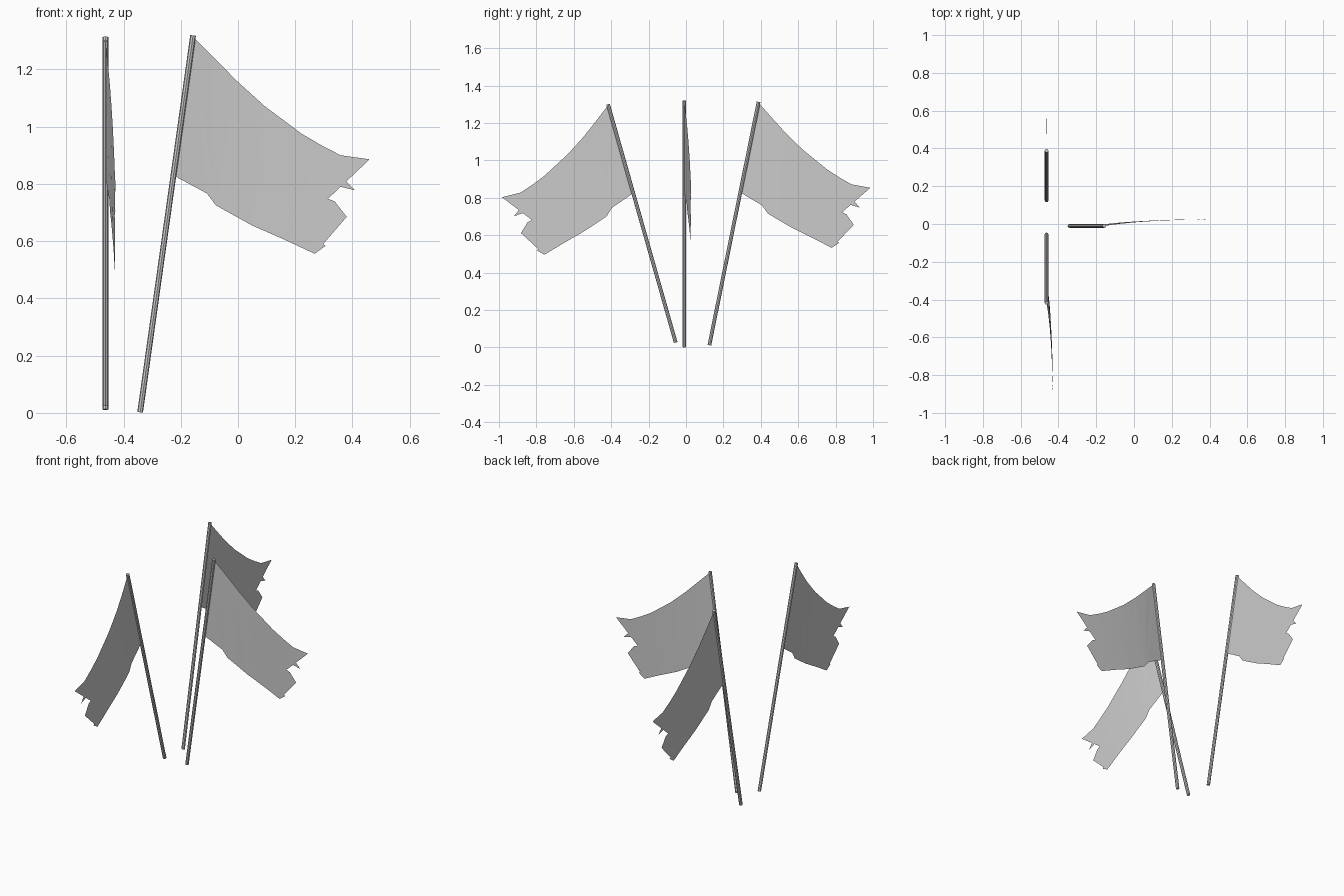
import bpy, bmesh, math
from mathutils import Vector

if "Cube" in bpy.data.objects:
    bpy.data.objects.remove(bpy.data.objects["Cube"])

# Tattered cloth outline as (along, up) offsets from the pole top
OUTLINE = [(0, -.005), (.153, -.159), (.25, -.247), (.38, -.344), (.45, -.385),
           (.516, -.419), (.617, -.433), (.515, -.43), (.435, -.437), (.365, -.43),
           (.415, -.472), (.505, -.479), (.565, -.541), (.467, -.517), (.425, -.514),
           (.404, -.545), (.495, -.58), (.537, -.634), (.45, -.613), (.387, -.602),
           (.421, -.66), (.38, -.655), (.405, -.697), (.463, -.735), (.338, -.697),
           (.372, -.725), (.425, -.763), (.32, -.714), (.206, -.664), (.08, -.594),
           (.048, -.552), (-.067, -.49)]
BASE_TILT = math.radians(8.0)


def make_pole(name, bottom, top, radius=.01):
    axis = top - bottom
    bpy.ops.mesh.primitive_cylinder_add(vertices=8, radius=radius, depth=axis.length,
                                        location=(bottom + top) / 2)
    ob = bpy.context.object
    ob.name = name
    ob.rotation_euler = axis.to_track_quat('Z', 'Y').to_euler()


def make_cloth(name, top, direction, normal, pole_turn, cloth_turn, bend):
    bm = bmesh.new()
    face = bm.faces.new([bm.verts.new((x, 0, z)) for x, z in OUTLINE])
    bmesh.ops.triangulate(bm, faces=[face])
    # Cut strips so the cloth can curve
    for x in (.07, .14, .21, .28, .35):
        bmesh.ops.bisect_plane(bm, geom=bm.verts[:] + bm.edges[:] + bm.faces[:],
                               plane_co=(x, 0, 0), plane_no=(1, 0, 0))
    for v in bm.verts:
        x, z = v.co.x, v.co.z
        d = max(0, x * math.cos(BASE_TILT) - z * math.sin(BASE_TILT))
        # Edge at the pole follows the pole, the free end hangs less
        a = math.radians(cloth_turn + (pole_turn - cloth_turn) * max(0, 1 - d / .3))
        u = x * math.cos(a) + z * math.sin(a)
        w = z * math.cos(a) - x * math.sin(a)
        out = bend * (1 - math.exp(-d / .3)) / .9
        v.co = top + direction * u + Vector((0, 0, w)) + normal * out
    bmesh.ops.triangulate(bm, faces=bm.faces[:])
    me = bpy.data.meshes.new(name)
    bm.to_mesh(me)
    bm.free()
    bpy.context.collection.objects.link(bpy.data.objects.new(name, me))


# name, pole bottom, pole top, cloth direction, bend direction, pole turn, cloth turn, bend
FLAGS = [
    ("front", (-.342, -.01, .002), (-.157, -.01, 1.319), (1, 0, 0), (0, 1, 0), 0, 0, .037),
    ("back", (-.463, .125, .012), (-.463, .388, 1.313), (0, 1, 0), (1, 0, 0), 3.4, 2.5, .002),
    ("side", (-.463, -.055, .026), (-.463, -.417, 1.3), (0, -1, 0), (1, 0, 0), 7.8, 6.2, .035),
]
for name, bottom, top, direction, normal, pt, ct, bend in FLAGS:
    make_pole(name + "_flag_pole", Vector(bottom), Vector(top))
    make_cloth(name + "_flag_cloth", Vector(top), Vector(direction), Vector(normal), pt, ct, bend)
